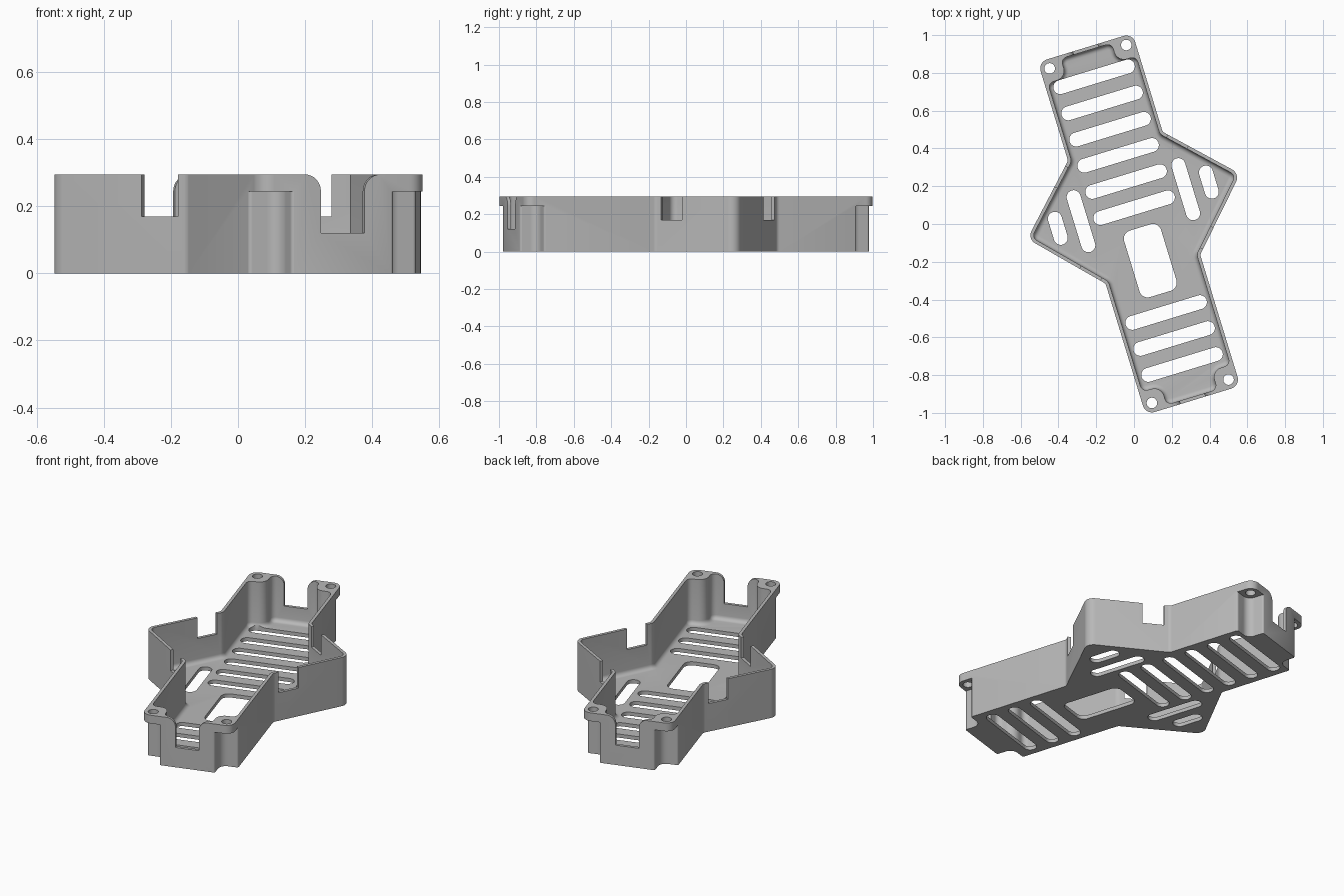
import bpy, bmesh, math
from mathutils import Vector, Matrix

if "Cube" in bpy.data.objects:
    bpy.data.objects.remove(bpy.data.objects["Cube"])

W, L, H = 0.262, 0.976, 0.295       # arm half width, half length, wall height
WALL, FLOOR, COVE = 0.018, 0.022, 0.025
HX, HY = 0.212, 0.926               # screw hole position
TIP = (0.589, 0.098)                # side point of the tray
VALLEYS = (0.43, -0.25)             # where the side points meet the arms
SEG = 8
SIGNS = [(sx, sy) for sx in (1, -1) for sy in (1, -1)]


def outline(corners, inset=0.0):
    """Counter-clockwise (x, y, radius) corners -> inset polygon with rounded corners."""
    n = len(corners)
    pts = [Vector(c[:2]) for c in corners]
    out = []
    for i, c in enumerate(corners):
        e0 = (pts[i] - pts[i - 1]).normalized()
        e1 = (pts[(i + 1) % n] - pts[i]).normalized()
        turn = math.atan2(e0.x * e1.y - e0.y * e1.x, e0.dot(e1))
        inward = (e1 - e0).normalized() * (1 if turn > 0 else -1)
        p = pts[i] + inward * inset / math.cos(turn / 2)
        r = c[2] - inset if turn > 0 else c[2] + inset
        if c[2] <= 0:
            out.append(p)
            continue
        bis = (e1 - e0).normalized()
        centre = p + bis * r / math.cos(turn / 2)
        arm = p - e0 * r * math.tan(abs(turn) / 2) - centre
        out += [centre + Matrix.Rotation(turn * k / SEG, 2) @ arm for k in range(SEG + 1)]
    return out


def loft(bm, layers):
    """Closed solid through matching rings of 3D points."""
    rings = [[bm.verts.new(p) for p in ring] for ring in layers]
    n = len(rings[0])
    for a, b in zip(rings, rings[1:]):
        for i in range(n):
            j = (i + 1) % n
            bm.faces.new((a[i], a[j], b[j], b[i]))
    bm.faces.new(rings[0][::-1])
    bm.faces.new(rings[-1])


def prism(bm, pts, z0, z1):
    loft(bm, [[(p[0], p[1], z) for p in pts] for z in (z0, z1)])


def rounded(cx, cy, hw, hh, r):
    r *= 0.998
    return outline([(cx - hw, cy - hh, r), (cx + hw, cy - hh, r),
                    (cx + hw, cy + hh, r), (cx - hw, cy + hh, r)])


def make(name, bm):
    bmesh.ops.recalc_face_normals(bm, faces=bm.faces)
    me = bpy.data.meshes.new(name)
    bm.to_mesh(me)
    bm.free()
    ob = bpy.data.objects.new(name, me)
    bpy.context.collection.objects.link(ob)
    return ob


def mirrored(half):
    return half + [(-x, y, r) for x, y, r in reversed(half)]


# Solid tray blank
side = [(W, VALLEYS[1], 0.03), (*TIP, 0.05), (W, VALLEYS[0], 0.03)]
bm = bmesh.new()
prism(bm, outline(mirrored([(W, -L, 0.05)] + side + [(W, L, 0.05)])), 0, H)
tray = make("tray", bm)

# Cavity, stepping in around the screw corners, with a coved floor edge
bx, by = HX - 0.054, HY - 0.054
cavity = mirrored([(bx, -L, 0.05), (bx, -by, 0.035), (W, -by, 0.05)] + side +
                  [(W, by, 0.05), (bx, by, 0.035), (bx, L, 0.05)])
layers = []
for k in range(6):
    a = math.pi / 2 * k / 5
    inset = WALL + COVE * (1 - math.sin(a))
    z = FLOOR + COVE * (1 - math.cos(a))
    layers.append([(p.x, p.y, z) for p in outline(cavity, inset)])
layers.append([(p.x, p.y, H + 0.1) for p in outline(cavity, WALL)])
bm = bmesh.new()
loft(bm, layers)
cutters = [make("cavity_cutter", bm)]

# Floor vents, window, and wall openings
bm = bmesh.new()
R = 0.037
for v in [0.815 - 0.145 * i for i in range(6)] + [-0.49 - 0.144 * i for i in range(3)]:
    prism(bm, rounded(0, v, 0.224, R, R), -0.1, 0.1)
for s in (1, -1):
    prism(bm, rounded(s * 0.29, 0.104, R, 0.17, R), -0.1, 0.1)
    prism(bm, rounded(s * 0.418, 0.104, R, 0.09, R), -0.1, 0.1)
prism(bm, rounded(0, -0.203, 0.102, 0.184, 0.045), -0.1, 0.1)
# end openings with flared tops
half = [(0.068, 0.12, 0), (0.068, H + 0.0005, 0.05), (0.15, H + 0.0005, 0), (0.15, 0.4, 0)]
flare = outline(mirrored(half))
for s in (1, -1):
    loft(bm, [[(p.x, s * y, p.y) for p in flare] for y in (0.9, 1.1)])
# square openings in the slanted walls
for sx in (1, -1):
    for v in VALLEYS:
        start, end = Vector((W, v)), Vector(TIP)
        d = end - start
        n = Vector((-d.y, d.x)).normalized() * 0.045
        a, b = start + d * 0.07, start + d * 0.33
        prism(bm, [(sx * p.x, p.y) for p in (a + n, a - n, b - n, b + n)], 0.17, 0.4)
cutters.append(make("opening_cutter", bm))

# Recesses under the screw tabs
a, b, e = HX - 0.052, HY - 0.052, 0.0005
recess = outline([(a, b, 0.045), (W + e, b, 0.012), (W + e, b - 0.03, 0), (0.4, b - 0.03, 0),
                  (0.4, 1.1, 0), (a - 0.03, 1.1, 0), (a - 0.03, L + e, 0), (a, L + e, 0.012)])
bm = bmesh.new()
for sx, sy in SIGNS:
    prism(bm, [(sx * p.x, sy * p.y) for p in recess], -0.1, 0.245)
cutters.append(make("recess_cutter", bm))

# Screw holes
bm = bmesh.new()
for sx, sy in SIGNS:
    prism(bm, rounded(sx * HX, sy * HY, 0.028, 0.028, 0.028), 0.2, 0.4)
cutters.append(make("hole_cutter", bm))

# Cut everything and keep only the finished tray
for c in cutters:
    c.hide_render = True
    m = tray.modifiers.new(c.name, 'BOOLEAN')
    m.operation = 'DIFFERENCE'
    m.solver = 'EXACT'
    m.object = c
bpy.context.view_layer.update()
deps = bpy.context.evaluated_depsgraph_get()
result = bpy.data.meshes.new_from_object(tray.evaluated_get(deps))
tray.modifiers.clear()
tray.data = result
for c in cutters:
    bpy.data.objects.remove(c)

# Colour
mat = bpy.data.materials.new("light_grey")
mat.use_nodes = True
grey = (0.48, 0.48, 0.48, 1)
mat.diffuse_color = grey
mat.node_tree.nodes["Principled BSDF"].inputs["Base Color"].default_value = grey
tray.data.materials.clear()
tray.data.materials.append(mat)

# Smooth rounded walls, then turn the tray to its resting angle
for o in bpy.context.selected_objects:
    o.select_set(False)
tray.select_set(True)
bpy.context.view_layer.objects.active = tray
bpy.ops.object.shade_smooth_by_angle(angle=math.radians(30))
tray.rotation_euler.z = math.radians(17)
tray.location.x = 0.027
